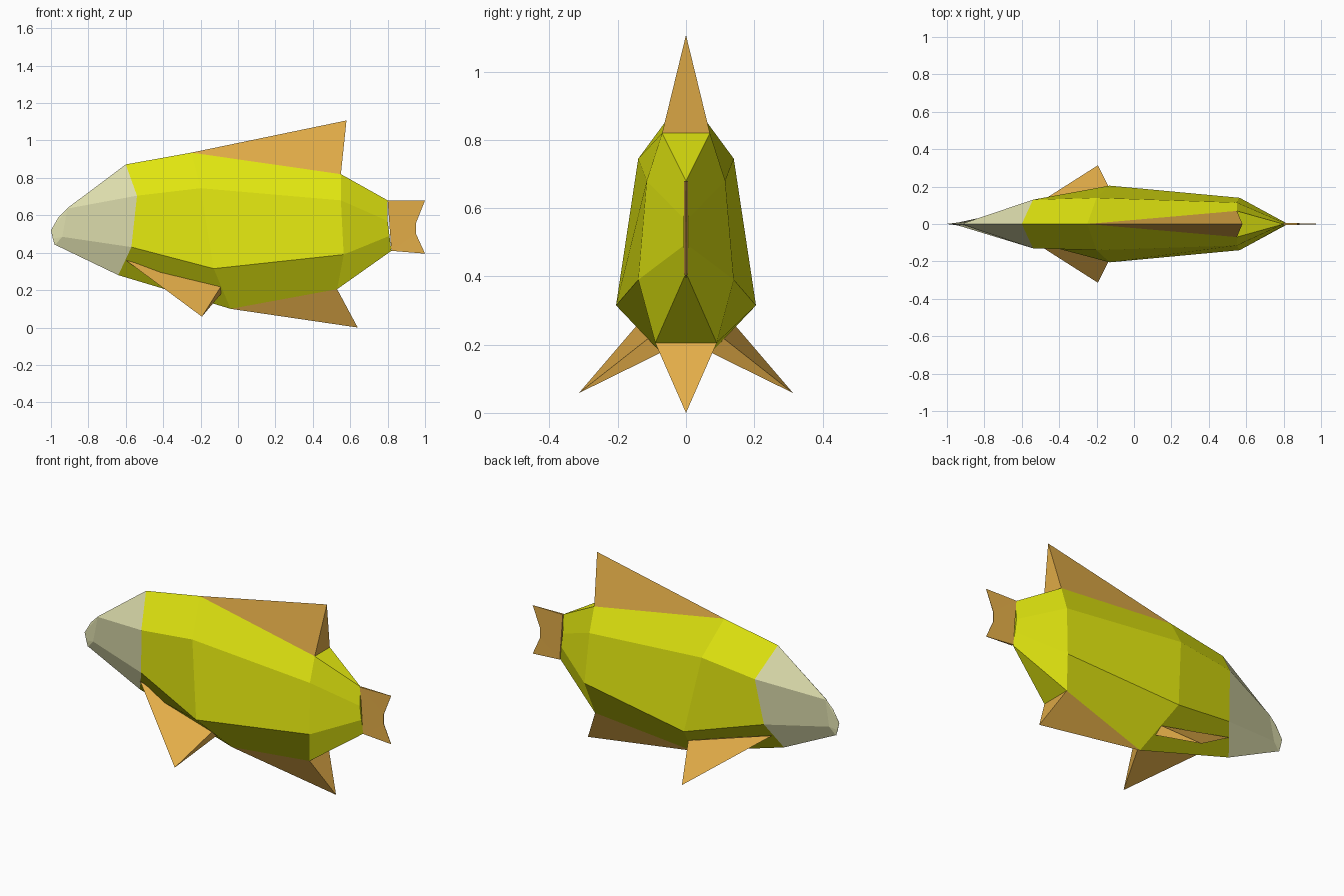
import bpy, bmesh

if "Cube" in bpy.data.objects:
    bpy.data.objects.remove(bpy.data.objects["Cube"])


def material(name, rgb):
    m = bpy.data.materials.new(name)
    m.diffuse_color = (*rgb, 1)
    m.use_nodes = True
    m.node_tree.nodes["Principled BSDF"].inputs["Base Color"].default_value = m.diffuse_color
    return m


YELLOW = material("yellow_scales", (0.75, 0.79, 0.005))
CREAM = material("cream_head", (0.73, 0.73, 0.42))
ORANGE = material("orange_fin", (0.77, 0.42, 0.065))


def finish(name, bm, mats):
    bmesh.ops.recalc_face_normals(bm, faces=bm.faces[:])
    me = bpy.data.meshes.new(name)
    bm.to_mesh(me)
    bm.free()
    for m in mats:
        me.materials.append(m)
    ob = bpy.data.objects.new(name, me)
    bpy.context.collection.objects.link(ob)
    return ob


# Body sections, nose to tail, as (x, half width, z): ridge, shoulder, flank, keel
SECTIONS = [
    ((-0.96, 0, 0.59), (-1.0, 0.001, 0.52), (-0.99, 0.001, 0.475), (-0.98, 0, 0.44)),
    ((-0.91, 0, 0.64), (-0.912, 0.004, 0.636), (-0.94, 0.008, 0.485), (-0.977, 0, 0.442)),
    ((-0.60, 0, 0.872), (-0.54, 0.13, 0.705), (-0.57, 0.088, 0.43), (-0.64, 0, 0.28)),
    ((-0.25, 0, 0.935), (-0.20, 0.14, 0.745), (-0.13, 0.205, 0.315), (-0.04, 0, 0.10)),
    ((0.55, 0.07, 0.82), (0.55, 0.115, 0.68), (0.565, 0.14, 0.39), (0.53, 0.09, 0.205)),
    ((0.80, 0, 0.68), (0.80, 0.007, 0.57), (0.81, 0.007, 0.49), (0.82, 0, 0.41)),
]


def fish_body():
    bm = bmesh.new()
    rings = []
    for section in SECTIONS:
        left = [bm.verts.new(p) for p in section]
        # points on the centre line are shared by both sides
        right = [bm.verts.new((x, -y, z)) if y else v
                 for (x, y, z), v in zip(section, left)]
        rings.append(left + right[::-1])

    def add(verts, mat):
        verts = list(dict.fromkeys(verts))
        if len(verts) > 2:
            bm.faces.new(verts).material_index = mat

    for i, (a, b) in enumerate(zip(rings, rings[1:])):
        for j in range(8):
            k = (j + 1) % 8
            add((a[j], a[k], b[k], b[j]), 1 if i < 2 else 0)  # head segments
    add(rings[0], 1)
    add(rings[-1], 0)
    finish("body", bm, [YELLOW, CREAM])


def spike_fin(name, front, base_a, base_b, tip, root=False):
    """Pointed fin on a triangular root."""
    bm = bmesh.new()
    f, a, b, t = (bm.verts.new(p) for p in (front, base_a, base_b, tip))
    for tri in ((f, a, t), (f, b, t), (a, b, t)):
        bm.faces.new(tri)
    if root:
        bm.faces.new((f, a, b))
    finish(name, bm, [ORANGE])


def tail_fin():
    # (x, half thickness, z), tapering to a sharp trailing edge
    outline = [(0.80, 0.006, 0.68), (1.0, 0.0005, 0.68), (0.952, 0.0015, 0.56),
               (0.952, 0.0015, 0.50), (1.0, 0.0005, 0.395), (0.82, 0.006, 0.41)]
    bm = bmesh.new()
    sides = [[bm.verts.new((x, s * y, z)) for x, y, z in outline] for s in (-1, 1)]
    for side in sides:
        # upper lobe, middle and lower lobe keep the notch clean
        for idx in ((0, 1, 2), (0, 2, 3, 5), (3, 4, 5)):
            bm.faces.new([side[i] for i in idx])
    for i in range(6):
        j = (i + 1) % 6
        bm.faces.new((sides[0][i], sides[0][j], sides[1][j], sides[1][i]))
    finish("tail_fin", bm, [ORANGE])


fish_body()
tail_fin()
spike_fin("dorsal_fin", (-0.25, 0, 0.935), (0.55, 0.07, 0.82),
          (0.55, -0.07, 0.82), (0.58, 0, 1.107))
spike_fin("belly_fin", (-0.04, 0, 0.10), (0.53, 0.09, 0.205),
          (0.53, -0.09, 0.205), (0.64, 0, 0.0))
for name, s in (("left_side_fin", 1), ("right_side_fin", -1)):
    spike_fin(name, (-0.60, s * 0.055, 0.36), (-0.093, s * 0.112, 0.217),
              (-0.08, s * 0.04, 0.193), (-0.193, s * 0.314, 0.058), root=True)
